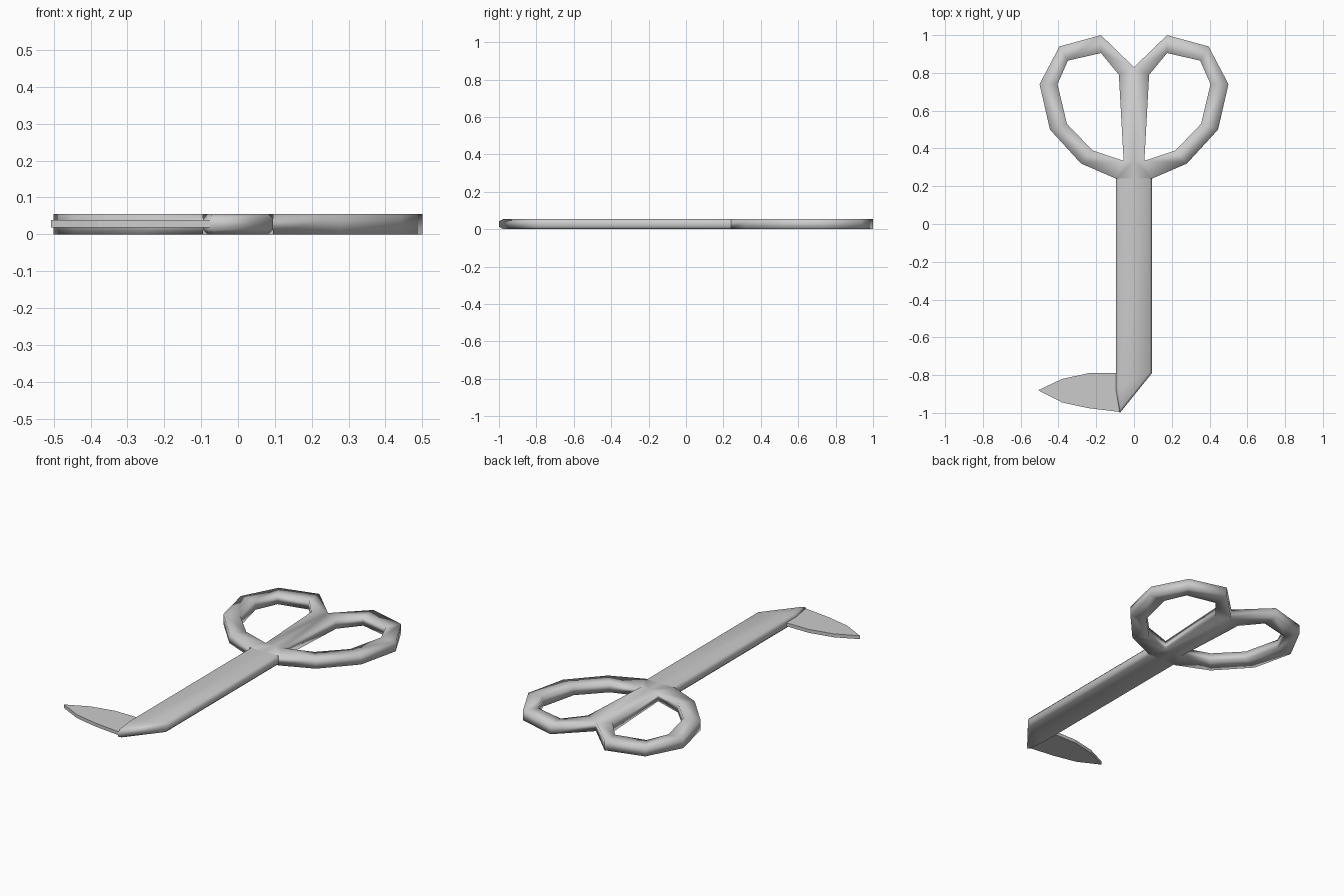
import bpy, bmesh

if "Cube" in bpy.data.objects:
    bpy.data.objects.remove(bpy.data.objects["Cube"])

T = 0.055  # overall thickness


def finish(name, bm, smooth):
    bmesh.ops.recalc_face_normals(bm, faces=bm.faces)
    for f in bm.faces:
        f.smooth = smooth
    me = bpy.data.meshes.new(name)
    bm.to_mesh(me)
    bm.free()
    ob = bpy.data.objects.new(name, me)
    bpy.context.collection.objects.link(ob)
    return ob


def loft(name, levels, smooth, open_y=None):
    """Stack outlines given as (z, points); leave the wall at open_y out."""
    bm = bmesh.new()
    rings = [[bm.verts.new((x, y, z)) for x, y in pts] for z, pts in levels]
    for a, b in zip(rings, rings[1:]):
        for i in range(len(a)):
            j = (i + 1) % len(a)
            if open_y is not None and a[i].co.y == a[j].co.y and abs(a[i].co.y - open_y) < 1e-4:
                continue
            bm.faces.new((a[i], a[j], b[j], b[i]))
    bm.faces.new(rings[0][::-1])
    bm.faces.new(rings[-1])
    return finish(name, bm, smooth)


# Twin finger loops with central stem
outer = [(0, .83), (.175, 1), (.395, .94), (.50, .74), (.445, .50), (.28, .32), (.095, .24)]
inner = [(.08, .79), (.175, .905), (.35, .865), (.405, .74), (.355, .53), (.22, .39), (.055, .335)]
quads = [(outer[i], outer[i + 1], inner[i + 1], inner[i]) for i in range(6)]
quads += [(outer[0], inner[0], inner[6], (0, .335)),
          ((0, .335), inner[6], outer[6], (0, .24))]
bm = bmesh.new()
for s in (1, -1):
    for q in quads:
        bm.faces.new([bm.verts.new((s * x, y, 0)) for x, y in q])
bmesh.ops.remove_doubles(bm, verts=bm.verts, dist=1e-4)
bmesh.ops.recalc_face_normals(bm, faces=bm.faces)
ext = bmesh.ops.extrude_face_region(bm, geom=bm.faces[:], use_keep_orig=True)
bmesh.ops.translate(bm, vec=(0, 0, T),
                    verts=[v for v in ext["geom"] if isinstance(v, bmesh.types.BMVert)])
# leave the joint with the shaft open
joint = [f for f in bm.faces if all(v.co.y < .245 for v in f.verts)]
bmesh.ops.delete(bm, geom=joint, context='FACES')
finish("finger_loops", bm, True)

# Shaft with chamfered edges and slanted tip
wide = [(-.095, .24), (-.095, -.88), (-.075, -1), (.095, -.79), (.095, .24)]
slim = [(-.083, .24), (-.083, -.87), (-.07, -.975), (.083, -.785), (.083, .24)]
loft("shaft", [(0, slim), (.013, wide), (T - .013, wide), (T, slim)], True, .24)

# Thin leaf-shaped blade
leaf = [(-.507, -.88), (-.38, -.945), (-.24, -.975), (-.075, -.995),
        (-.07, -.79), (-.24, -.79), (-.38, -.82)]
loft("blade", [(.019, leaf), (.039, leaf)], False)
